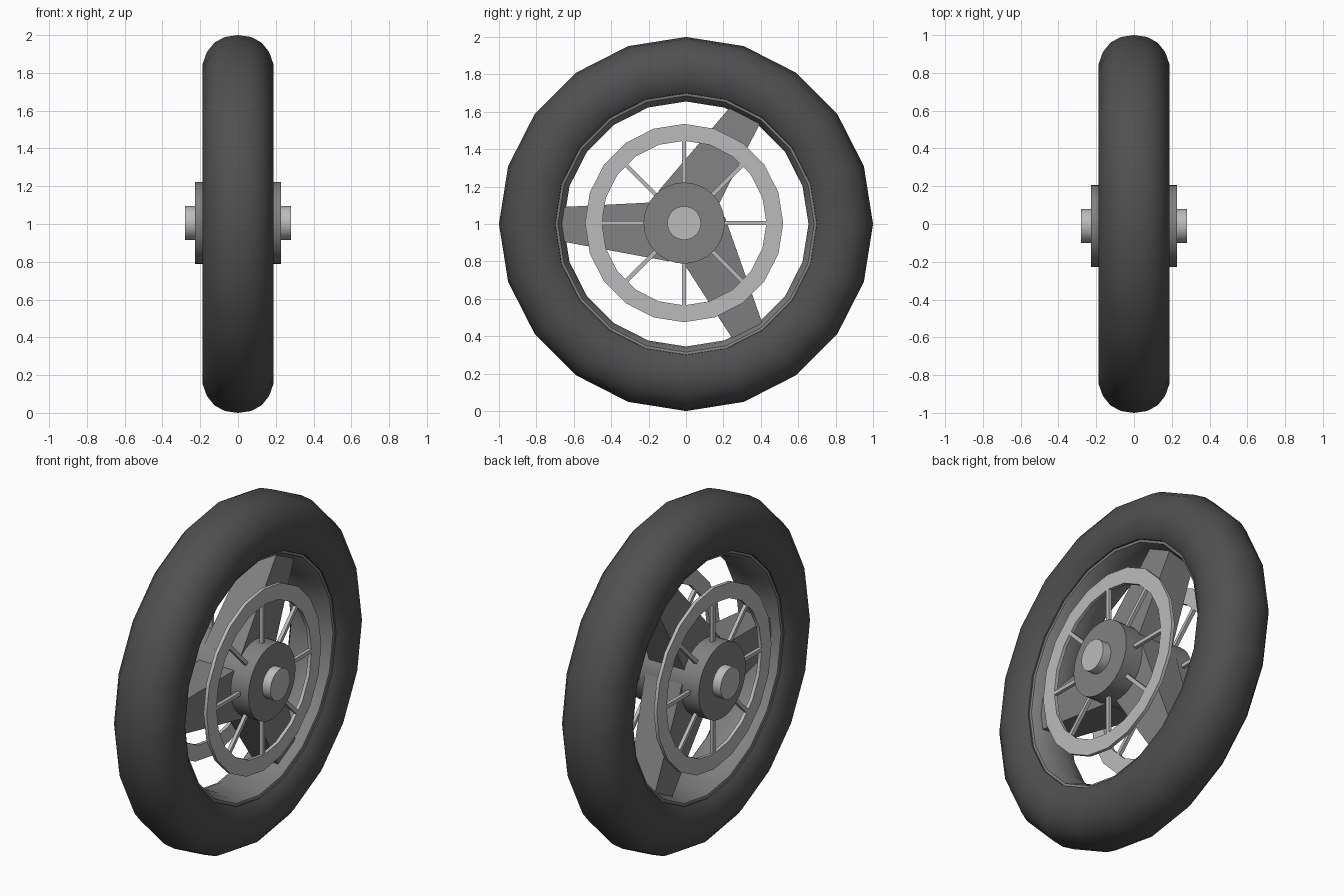
import bpy, math

if "Cube" in bpy.data.objects:
    bpy.data.objects.remove(bpy.data.objects["Cube"])

CY, CZ = -0.01, 1.005   # hub centre, slightly off the tire centre


def material(name, v):
    m = bpy.data.materials.new(name)
    m.diffuse_color = (v, v, v, 1)
    m.use_nodes = True
    m.node_tree.nodes["Principled BSDF"].inputs["Base Color"].default_value = m.diffuse_color
    return m


DARK = material("rubber", 0.08)
MID = material("cast_metal", 0.22)
LIGHT = material("bright_metal", 0.5)


def make(name, verts, faces, mat, smooth=True):
    me = bpy.data.meshes.new(name)
    me.from_pydata(verts, [], faces)
    ob = bpy.data.objects.new(name, me)
    bpy.context.collection.objects.link(ob)
    me.materials.append(mat)
    bpy.ops.object.select_all(action='DESELECT')
    ob.select_set(True)
    bpy.context.view_layer.objects.active = ob
    bpy.ops.object.mode_set(mode='EDIT')
    bpy.ops.mesh.select_all(action='SELECT')
    bpy.ops.mesh.normals_make_consistent(inside=False)
    bpy.ops.object.mode_set(mode='OBJECT')
    if smooth:
        bpy.ops.object.shade_smooth_by_angle(angle=math.radians(35))
    return ob


def revolve(name, profile, n, mat, cy=0.0, cz=1.0):
    """Spin a closed (x, radius) profile around the x axis."""
    k = len(profile)
    verts, faces = [], []
    for i in range(n):
        a = 2 * math.pi * i / n
        verts += [(x, cy + r * math.cos(a), cz + r * math.sin(a)) for x, r in profile]
        j = (i + 1) % n
        faces += [(i * k + p, i * k + (p + 1) % k, j * k + (p + 1) % k, j * k + p)
                  for p in range(k)]
    return make(name, verts, faces, mat)


def cylinder(name, r, half, n, mat):
    verts = []
    for x in (-half, half):
        for i in range(n):
            a = 2 * math.pi * i / n
            verts.append((x, CY + r * math.cos(a), CZ + r * math.sin(a)))
    faces = [(i, (i + 1) % n, n + (i + 1) % n, n + i) for i in range(n)]
    faces += [tuple(range(n)), tuple(range(n, 2 * n))]
    return make(name, verts, faces, mat)


def radial_bar(name, angle, stations, mat):
    """Bar along a radius; stations are (r, low, high, x0, x1)."""
    c, s = math.cos(angle), math.sin(angle)
    verts = []
    for r, lo, hi, x0, x1 in stations:
        for x, t in ((x0, lo), (x1, lo), (x1, hi), (x0, hi)):
            verts.append((x, CY + r * c - t * s, CZ + r * s + t * c))
    faces = [(0, 1, 2, 3), (4, 5, 6, 7)]
    faces += [(i, (i + 1) % 4, 4 + (i + 1) % 4, 4 + i) for i in range(4)]
    return make(name, verts, faces, mat, smooth=False)


def mirrored(half):
    return half + [(-x, r) for x, r in reversed(half) if x > 0]


# Tire: rounded tread, sidewalls leaning in to the bead
tread = [(0, 1.0), (0.07, 0.99), (0.125, 0.96), (0.165, 0.91), (0.188, 0.845),
         (0.184, 0.78), (0.165, 0.725), (0.145, 0.70), (0.12, 0.695)]
revolve("tire", mirrored(tread), 20, DARK)

# Rim: shallow band bulging toward the hub
rim = [(0.14, 0.71), (0.135, 0.685), (0.09, 0.665), (0.03, 0.655)]
revolve("rim", rim + [(-x, r) for x, r in reversed(rim)], 20, MID)

# Hub and axle
cylinder("hub", 0.217, 0.227, 32, MID)
cylinder("axle", 0.09, 0.28, 32, LIGHT)

# Three tapered main spokes
for i in range(3):
    radial_bar("main_spoke", math.radians(60 + 120 * i),
               [(0.08, -0.115, 0.205, -0.12, 0.12), (0.67, -0.085, 0.095, -0.085, 0.085)], MID)

# Brake disc with eight thin rods on each side
for side in (-1, 1):
    x0, x1 = 0.155 * side, 0.175 * side
    revolve("brake_disc", [(x0, 0.53), (x1, 0.53), (x1, 0.44), (x0, 0.44)],
            20, LIGHT, CY, CZ)
    for i in range(8):
        radial_bar("disc_rod", math.radians(45 * i),
                   [(r, -0.011, 0.011, 0.155 * side, 0.175 * side) for r in (0.2, 0.45)], LIGHT)
